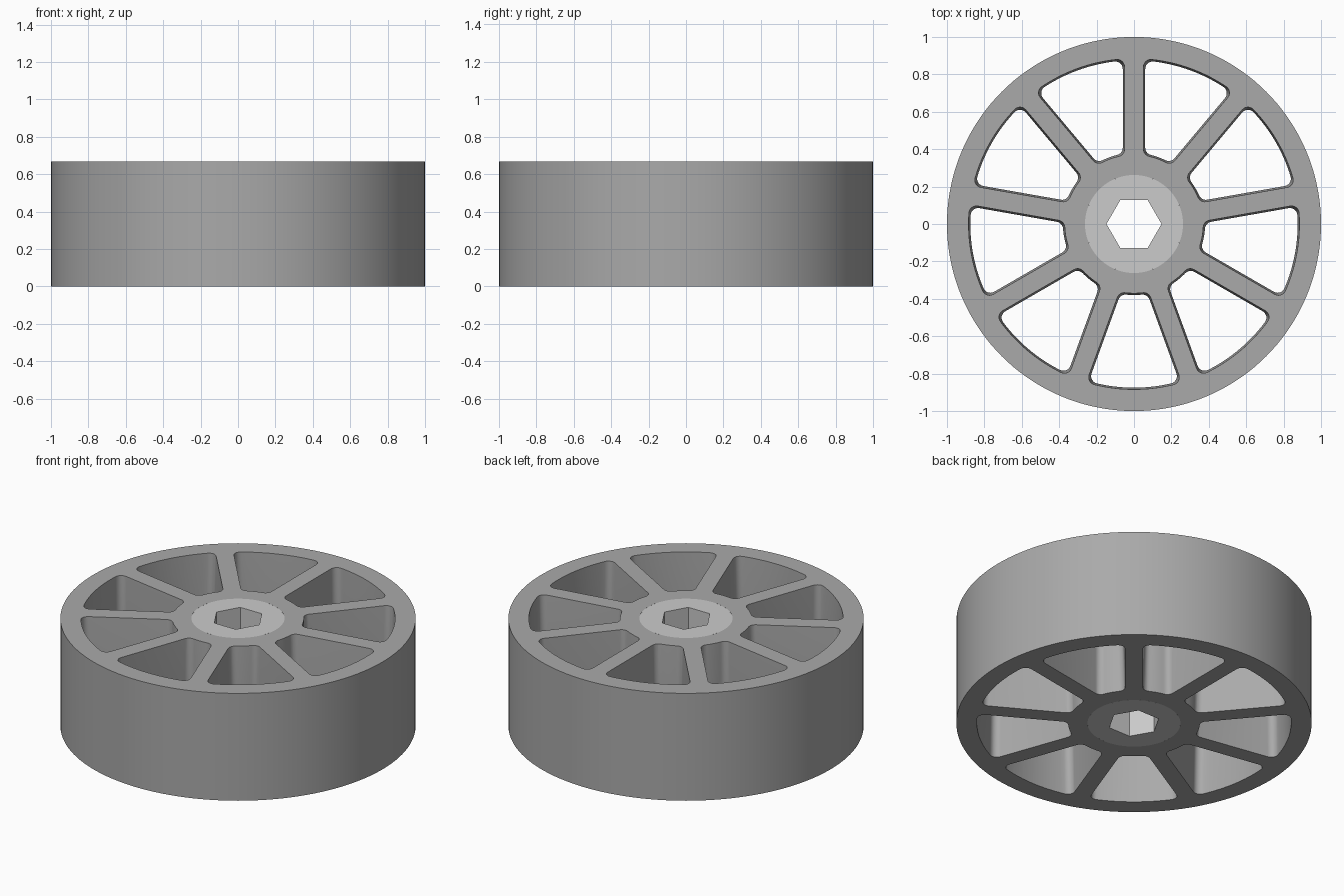
import bpy, bmesh
from math import sin, cos, pi, radians, sqrt, atan2

if "Cube" in bpy.data.objects:
    bpy.data.objects.remove(bpy.data.objects["Cube"])

H = 0.667
SPOKES = 9
HALF = pi / SPOKES


def circle(r, n, start=0.0):
    return [(r * cos(start + 2 * pi * i / n), r * sin(start + 2 * pi * i / n)) for i in range(n)]


def arc(cx, cy, r, a0, a1, n):
    return [(cx + r * cos(a0 + (a1 - a0) * i / n), cy + r * sin(a0 + (a1 - a0) * i / n))
            for i in range(n + 1)]


def loft(bm, sections):
    """Closed solid through [(points, z), ...] of equal point count."""
    rings = [[bm.verts.new((x, y, z)) for x, y in pts] for pts, z in sections]
    n = len(rings[0])
    for a, b in zip(rings, rings[1:]):
        for i in range(n):
            j = (i + 1) % n
            bm.faces.new((a[i], a[j], b[j], b[i]))
    bm.faces.new(rings[0][::-1])
    bm.faces.new(rings[-1])


def tube(bm, outer, inner):
    """Straight ring between two outlines of equal point count."""
    loops = [[bm.verts.new((x, y, z)) for x, y in pts]
             for pts, z in ((outer, 0), (outer, H), (inner, H), (inner, 0))]
    n = len(outer)
    for k in range(4):
        a, b = loops[k], loops[(k + 1) % 4]
        for i in range(n):
            j = (i + 1) % n
            bm.faces.new((a[i], a[j], b[j], b[i]))


def make(name, bm, grey=None):
    bmesh.ops.recalc_face_normals(bm, faces=bm.faces)
    me = bpy.data.meshes.new(name)
    bm.to_mesh(me)
    bm.free()
    ob = bpy.data.objects.new(name, me)
    bpy.context.collection.objects.link(ob)
    if grey is not None:
        mat = bpy.data.materials.new(name + "_grey")
        mat.diffuse_color = (grey, grey, grey, 1)
        mat.use_nodes = True
        mat.node_tree.nodes["Principled BSDF"].inputs["Base Color"].default_value = mat.diffuse_color
        me.materials.append(mat)
    return ob


def window(turn, inset):
    """Rounded opening between two parallel-sided spokes."""
    w, ri, ro, f = 0.05 + inset, 0.37 + inset, 0.885 - inset, 0.04
    side = HALF + pi / 2

    def centre(r):
        s = sqrt(r * r - (w + f) ** 2)
        return (s * cos(HALF) + (w + f) * sin(HALF), s * sin(HALF) - (w + f) * cos(HALF))
    ox, oy = centre(ro - f)
    ix, iy = centre(ri + f)
    oa, ia = atan2(oy, ox), atan2(iy, ix)
    half = (arc(0, 0, ro, 0, oa, 8) + arc(ox, oy, f, oa, side, 6)[1:]
            + arc(ix, iy, f, side, pi + ia, 6) + arc(0, 0, ri, ia, 0, 4)[1:])
    pts = half + [(x, -y) for x, y in half[-2:0:-1]]
    c, s = cos(turn), sin(turn)
    return [(x * c - y * s, x * s + y * c) for x, y in pts]


# Wheel body with a round bore
bm = bmesh.new()
tube(bm, circle(1, 144), circle(0.262, 144))
wheel = make("spoked_wheel", bm, 0.4)

# Window cutters, slightly tapered towards the middle of the width
bm = bmesh.new()
e = 0.02
for k in range(SPOKES):
    t = pi / 2 + HALF * (2 * k + 1)
    loft(bm, [(window(t, 0), -e), (window(t, 0.01), H / 2), (window(t, 0), H + e)])
cutter = make("window_cutter", bm)
cutter.hide_render = True
cutter.hide_viewport = True
mod = wheel.modifiers.new("windows", "BOOLEAN")
mod.operation = "DIFFERENCE"
mod.solver = "EXACT"
mod.object = cutter
bpy.context.view_layer.objects.active = wheel
wheel.select_set(True)
bpy.ops.object.modifier_apply(modifier=mod.name)
bpy.data.objects.remove(cutter)

# Hub insert with a hexagonal shaft hole
hexa = circle(0.147, 6)
hexa = [(a[0] + (b[0] - a[0]) * i / 12, a[1] + (b[1] - a[1]) * i / 12)
        for a, b in zip(hexa, hexa[1:] + hexa[:1]) for i in range(12)]
bm = bmesh.new()
tube(bm, circle(0.262, 72), hexa)
insert = make("hub_insert", bm)

# Smooth round walls, sharp rims
insert.select_set(True)
bpy.ops.object.shade_smooth_by_angle(angle=radians(30))
